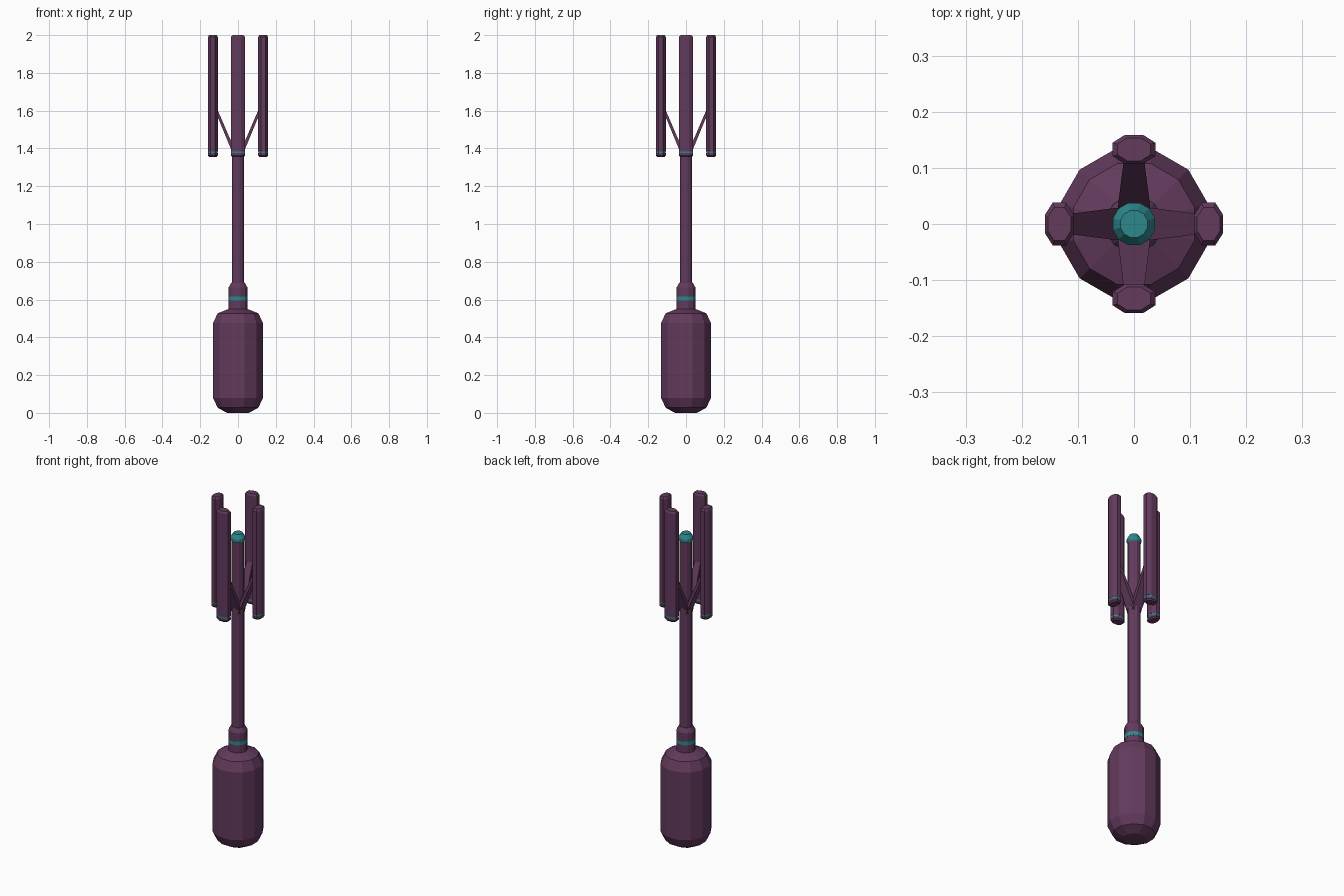
import bpy, bmesh
from math import sin, cos, pi, radians
from mathutils import Matrix, Vector

if "Cube" in bpy.data.objects:
    bpy.data.objects.remove(bpy.data.objects["Cube"])


def material(name, rgb):
    m = bpy.data.materials.new(name)
    m.diffuse_color = (*rgb, 1)
    m.use_nodes = True
    m.node_tree.nodes["Principled BSDF"].inputs["Base Color"].default_value = m.diffuse_color
    return m


PURPLE = material("purple", (0.125, 0.043, 0.11))
TEAL = material("teal", (0.027, 0.25, 0.27))


def loft(name, rings, mat, turn=0.0):
    """Skin a stack of equal-length rings, cap both ends, turn about z."""
    bm = bmesh.new()
    rows = [[bm.verts.new(p) for p in ring] for ring in rings]
    n = len(rows[0])
    for a, b in zip(rows, rows[1:]):
        for i in range(n):
            j = (i + 1) % n
            bm.faces.new((a[i], a[j], b[j], b[i]))
    bm.faces.new(rows[0][::-1])
    bm.faces.new(rows[-1])
    bmesh.ops.recalc_face_normals(bm, faces=bm.faces)
    bm.transform(Matrix.Rotation(turn, 4, 'Z'))
    me = bpy.data.meshes.new(name)
    bm.to_mesh(me)
    bm.free()
    me.materials.append(mat)
    ob = bpy.data.objects.new(name, me)
    bpy.context.collection.objects.link(ob)
    return ob


def turned(name, profile, mat, sides=12):
    """Low-poly lathe of (radius, z) points."""
    angles = [2 * pi * (i + 0.5) / sides for i in range(sides)]
    return loft(name, [[(r * cos(a), r * sin(a), z) for a in angles]
                       for r, z in profile], mat)


# Handle, neck collar, shaft and its cap
turned("handle", [(0.06, 0), (0.112, 0.028), (0.137, 0.08), (0.137, 0.475),
                  (0.112, 0.527), (0.052, 0.55)], PURPLE)
turned("lower_collar", [(0.051, 0.54), (0.051, 0.597)], PURPLE)
turned("collar_band", [(0.052, 0.595), (0.052, 0.617)], TEAL)
turned("upper_collar", [(0.051, 0.615), (0.051, 0.665), (0.036, 0.69)], PURPLE)
turned("shaft", [(0.034, 0.68), (0.034, 1.78)], PURPLE)
turned("shaft_cap", [(0.034, 1.768), (0.039, 1.776), (0.039, 1.79),
                     (0.025, 1.815)], TEAL)

# Flattened octagon cross-section of a prong: (radial, tangential)
OCT = [(0.026, 0.016), (0.012, 0.038), (-0.012, 0.038), (-0.026, 0.016),
       (-0.026, -0.016), (-0.012, -0.038), (0.012, -0.038), (0.026, -0.016)]


def prong_part(name, levels, mat, turn):
    return loft(name, [[(0.133 + x * s, y * s, z) for x, y in OCT]
                       for s, z in levels], mat, turn)


def strut_ring(x, half, low, high):
    return [(x, -half, low), (x, half, low), (x, half, high), (x, -half, high)]


# Four prongs, each with a foot, a band and a slanting strut
for k, side in enumerate(("right", "back", "left", "front")):
    t = k * pi / 2
    prong_part(side + "_prong", [(1, 1.385), (1, 1.99), (0.78, 2.0)], PURPLE, t)
    prong_part(side + "_prong_band", [(0.97, 1.373), (0.97, 1.387)], TEAL, t)
    prong_part(side + "_prong_foot", [(0.78, 1.355), (1, 1.363), (1, 1.375)], PURPLE, t)
    loft(side + "_strut", [strut_ring(0.02, 0.03, 1.355, 1.40),
                           strut_ring(0.045, 0.027, 1.415, 1.458),
                           strut_ring(0.115, 0.018, 1.585, 1.62)], PURPLE, t)
